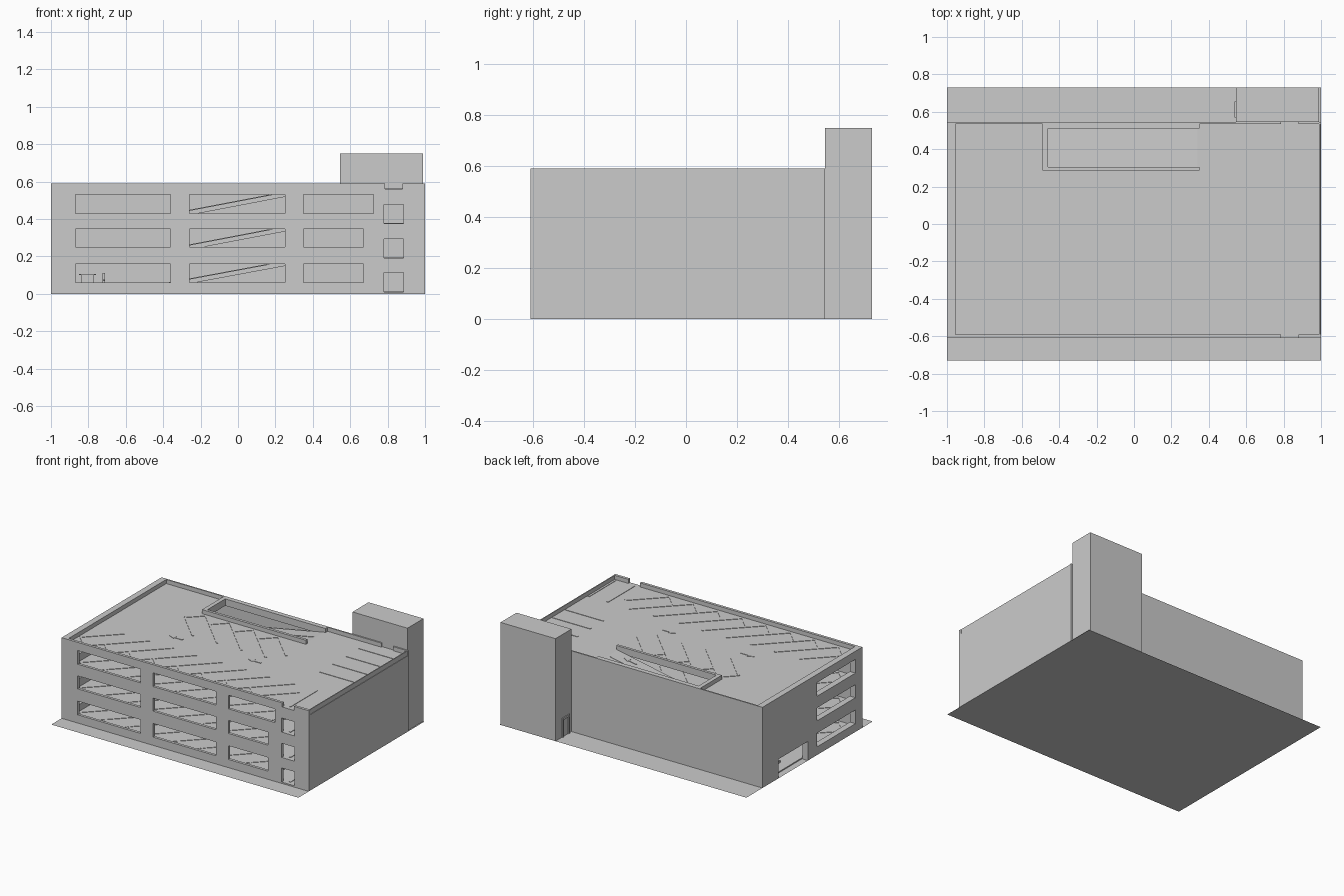
import bpy, bmesh
from math import atan, atan2, hypot
from mathutils import Matrix, Vector

if "Cube" in bpy.data.objects:
    bpy.data.objects.remove(bpy.data.objects["Cube"])

LEVELS = [0.01, 0.19, 0.375, 0.56]
TOP = 0.59


def finish(name, bm):
    bmesh.ops.recalc_face_normals(bm, faces=bm.faces)
    me = bpy.data.meshes.new(name)
    bm.to_mesh(me)
    bm.free()
    ob = bpy.data.objects.new(name, me)
    bpy.context.collection.objects.link(ob)
    return ob


def add_box(bm, lo, hi):
    lo, hi = Vector(lo), Vector(hi)
    m = Matrix.Translation((lo + hi) / 2) @ Matrix.Diagonal((*(hi - lo), 1))
    bmesh.ops.create_cube(bm, size=1, matrix=m)


def box(name, lo, hi):
    bm = bmesh.new()
    add_box(bm, lo, hi)
    return finish(name, bm)


def add_prism(bm, pts, offset):
    face = bm.faces.new([bm.verts.new(p) for p in pts])
    ext = bmesh.ops.extrude_face_region(bm, geom=[face])
    vs = [g for g in ext['geom'] if isinstance(g, bmesh.types.BMVert)]
    bmesh.ops.translate(bm, verts=vs, vec=offset)
    return vs


def panel(name, axis, w0, w1, rect, holes):
    """Flat panel across an axis, with rectangular openings (u0, v0, u1, v1)."""
    def place(u, v):
        return {'x': (w0, u, v), 'y': (u, w0, v), 'z': (u, v, w0)}[axis]
    us = sorted({r[i] for r in [rect] + holes for i in (0, 2)})
    vs = sorted({r[i] for r in [rect] + holes for i in (1, 3)})
    bm = bmesh.new()
    grid = [[bm.verts.new(place(u, v)) for v in vs] for u in us]
    for i in range(len(us) - 1):
        for j in range(len(vs) - 1):
            cu, cv = (us[i] + us[i + 1]) / 2, (vs[j] + vs[j + 1]) / 2
            if not any(h[0] < cu < h[2] and h[1] < cv < h[3] for h in holes):
                bm.faces.new((grid[i][j], grid[i + 1][j], grid[i + 1][j + 1], grid[i][j + 1]))
    bmesh.ops.delete(bm, geom=[v for v in bm.verts if not v.link_faces], context='VERTS')
    if w1 != w0:
        ext = bmesh.ops.extrude_face_region(bm, geom=bm.faces[:])
        moved = [g for g in ext['geom'] if isinstance(g, bmesh.types.BMVert)]
        d = w1 - w0
        bmesh.ops.translate(bm, verts=moved, vec={'x': (d, 0, 0), 'y': (0, d, 0), 'z': (0, 0, d)}[axis])
    bmesh.ops.dissolve_limit(bm, angle_limit=0.01, verts=bm.verts, edges=bm.edges)
    return finish(name, bm)


# Ground sheet with the slit below the front doorway
panel('ground', 'z', 0, 0, (-1, -0.73, 1, 0.73), [(0.78, -0.61, 0.885, -0.59)])

# Outer walls with window bands, doorways and parapet notches
WINDOWS = [(0.06, 0.16), (0.25, 0.345), (0.43, 0.53)]
DOORS = [(0.78, z, 0.885, z + 0.103) for z in LEVELS[:3]] + [(0.785, 0.56, 0.88, TOP)]
front = list(DOORS)
for i, (z0, z1) in enumerate(WINDOWS):
    for x0, x1 in ((-0.87, -0.36), (-0.26, 0.25), (0.35, 0.725 if i == 2 else 0.67)):
        front.append((x0, z0, x1, z1))
panel('front_wall', 'y', -0.61, -0.59, (-1, 0, 1, TOP), front)
panel('back_wall', 'y', 0.535, 0.545, (-1, 0, 1, TOP), DOORS)
side = [(-0.53, z0, -0.085, z1) for z0, z1 in WINDOWS] + [(0.02, 0, 0.36, 0.14)]
panel('left_wall', 'x', -1, -0.955, (-0.59, 0, 0.535, TOP), side)
box('right_wall', (0.99, -0.59, 0), (1, 0.535, 0.555))
box('right_parapet', (0.99, -0.59, 0.555), (0.997, 0.535, TOP))

# Floor decks, open above each ramp
RAMP_HOLE = (-0.46, 0.305, 0.34, 0.51)
for i, z in enumerate(LEVELS):
    panel(f'deck_{i}', 'z', z - (0.02 if i else 0.008), z, (-0.955, -0.59, 0.99, 0.535),
          [RAMP_HOLE] if i else [])

# Curb around the roof ramp opening, open at the uphill end
panel('ramp_curb', 'z', 0.56, TOP, (-0.49, 0.285, 0.35, 0.535), [(-0.46, 0.305, 0.35, 0.51)])


# Painted markings: stripes and arrows
def stripe(bm, a, b, z, width=0.014):
    d = Vector(b) - Vector(a)
    mid = (Vector(a) + Vector(b)) / 2
    m = (Matrix.Translation((mid.x, mid.y, z)) @ Matrix.Rotation(atan2(d.y, d.x), 4, 'Z')
         @ Matrix.Diagonal((hypot(*d), width, 0.006, 1)))
    bmesh.ops.create_cube(bm, size=1, matrix=m)


def arrow(bm, matrix, direction):
    shape = [(-0.05, -0.007), (0.01, -0.007), (0.01, -0.02), (0.055, 0),
             (0.01, 0.02), (0.01, 0.007), (-0.05, 0.007)]
    add_prism(bm, [matrix @ Vector((x * direction, y, 0)) for x, y in shape], (0, 0, 0.003))


for i, z in enumerate(LEVELS):
    bm = bmesh.new()
    stripe(bm, (-0.94, -0.48), (-0.73, -0.27), z)
    for k in range(8):      # front angled bays
        x = -0.84 + 0.196 * k
        reach = 0.31 if k < 7 else 0.215
        stripe(bm, (x, -0.575), (x - 0.1, -0.475), z)
        stripe(bm, (x, -0.575), (x + reach, -0.575 + reach), z)
    stripe(bm, (-0.55, 0.175), (-0.34, -0.035), z)
    for k in range(4):      # middle angled bays
        x = -0.45 + 0.196 * k
        reach = 0.31 if k < 3 else 0.21
        stripe(bm, (x, 0.272), (x - 0.1, 0.172), z)
        stripe(bm, (x, 0.272), (x + reach, 0.272 - reach), z)
    for y in (0.435, 0.285, 0.135, -0.015):     # straight bays on the right
        stripe(bm, (0.675, y), (0.985, y), z)
    for x in (0.825, 0.978):
        stripe(bm, (x, -0.58), (x, -0.27), z)
    for x in (-0.41, 0.225):
        arrow(bm, Matrix.Translation((x, -0.125, z)), -1)
    finish(f'markings_{i}', bm)

# Ramps between floors, with lane line and arrows
X0, X1 = -0.63, 0.34
for i in range(3):
    z0, z1 = LEVELS[i], LEVELS[i + 1]
    slope = (z1 - z0) / (X1 - X0)
    bm = bmesh.new()
    pts = [(X0, z0), (X1, z1), (X1, z1 - 0.025), (X0 + 0.025 / slope, z0)]
    add_prism(bm, [(x, 0.305, z) for x, z in pts], (0, 0.205, 0))
    finish(f'ramp_{i}', bm)
    bm = bmesh.new()
    tilt = Matrix.Rotation(-atan(slope), 4, 'Y')

    def on_ramp(x, y):
        return Matrix.Translation((x, y, z0 + (x - X0) * slope)) @ tilt
    for x in (-0.32, 0.2):
        arrow(bm, on_ramp(x, 0.355), 1)
    m = on_ramp(-0.06, 0.415) @ Matrix.Diagonal((0.78, 0.008, 0.006, 1))
    bmesh.ops.create_cube(bm, size=1, matrix=m)
    finish(f'ramp_markings_{i}', bm)

# Stair tower with a framed side door
box('stair_tower', (0.545, 0.545, 0), (0.99, 0.73, 0.75))
panel('tower_door_frame', 'x', 0.538, 0.545, (0.57, 0, 0.655, 0.14), [(0.585, 0, 0.64, 0.125)])

# Entry island with ticket booth, gate post and barrier arm
box('entry_island', (-0.88, 0.165, 0.01), (-0.68, 0.215, 0.025))
box('booth', (-0.84, 0.17, 0.025), (-0.77, 0.21, 0.1))
box('booth_roof', (-0.85, 0.162, 0.1), (-0.76, 0.218, 0.106))
box('gate_post', (-0.725, 0.18, 0.025), (-0.71, 0.2, 0.11))
box('barrier_arm', (-0.722, 0.05, 0.068), (-0.714, 0.18, 0.076))
